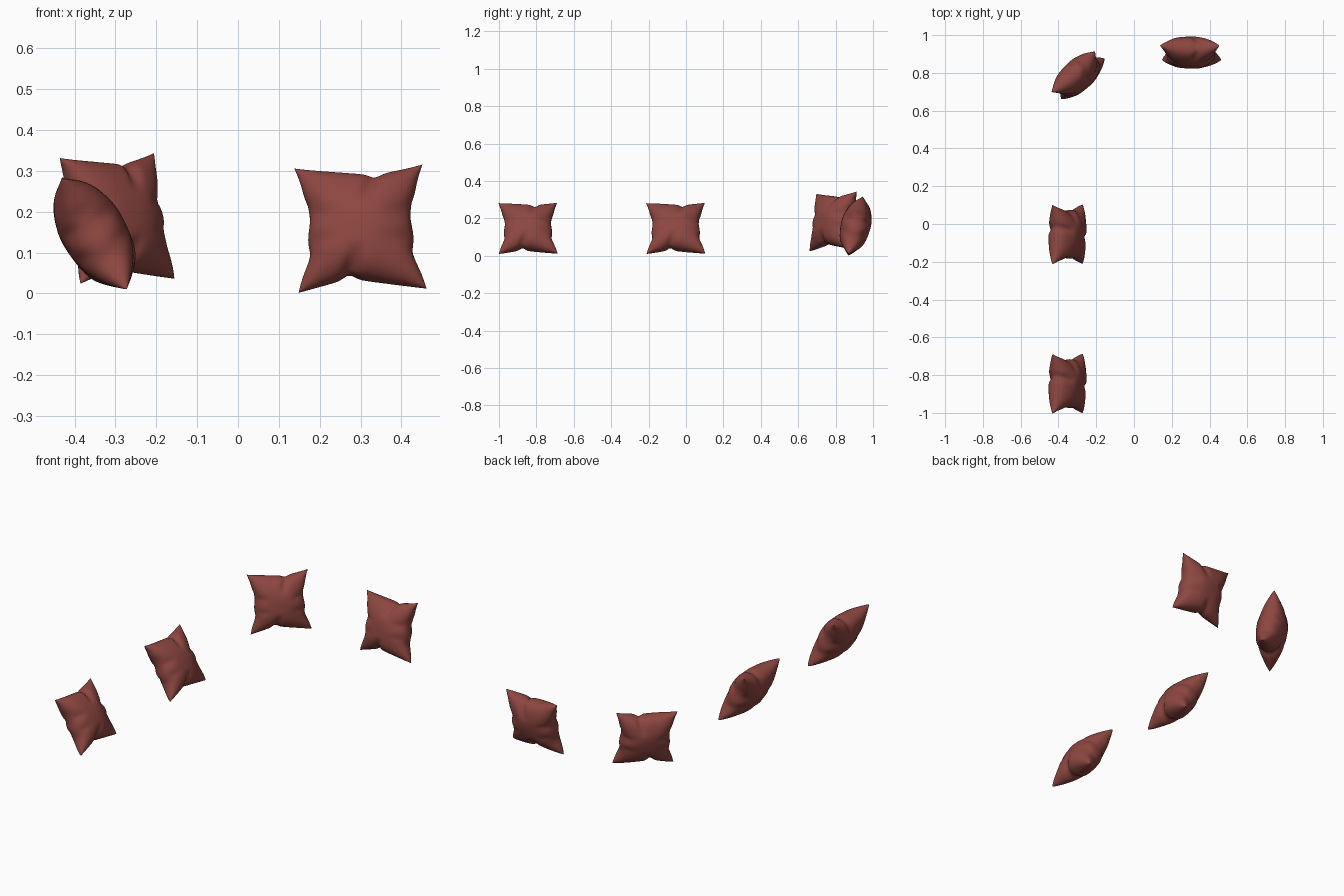
import bpy, bmesh, math
from mathutils import Vector, Matrix

if "Cube" in bpy.data.objects:
    bpy.data.objects.remove(bpy.data.objects["Cube"])

HALF = 0.157      # half width of a pillow
THICK = 0.079     # half thickness
N = 40

cloth = bpy.data.materials.new("brick red cloth")
cloth.diffuse_color = (0.27, 0.062, 0.052, 1)
cloth.use_nodes = True
cloth.node_tree.nodes["Principled BSDF"].inputs["Base Color"].default_value = cloth.diffuse_color


def gauss(x, w):
    return math.exp(-(x / w) ** 2)


def tent(t, peak):
    # 0 at both corners, 1 at the fold
    return (t + 1) / (peak + 1) if t < peak else (1 - t) / (1 - peak)


def pillow_point(u, v, side):
    # seams pulled in between the corners, with a fold at top and bottom
    pull_x = 0.031 * min(1, (1 - abs(v)) / 0.6) + 0.003 * math.sin(9 * v) * (1 - v * v)
    if v > 0:
        pull_y = 0.026 * tent(u, 0.25) ** 0.8 + 0.006 * gauss(u - 0.25, 0.12)
    else:
        pull_y = 0.034 * tent(u, -0.2) + 0.008 * gauss(u + 0.2, 0.12)
    x = u * HALF - math.copysign(u * u, u) * pull_x
    y = v * HALF - math.copysign(v * v, v) * pull_y
    # stuffed body
    z = THICK * (max(0, 1 - u * u) * max(0, 1 - v * v)) ** 0.44
    # creases running in from the seams
    fade = lambda t: min(1, max(0, (t - 0.35) / 0.5))
    crease = 0.35 * gauss(u - 0.25 + 0.25 * (1 - v), 0.1) * fade(v)
    crease += 0.35 * gauss(u + 0.2 - 0.25 * (1 + v), 0.1) * fade(-v)
    crease += 0.18 * gauss(v - 0.2, 0.1) * fade(abs(u))
    crease += 0.15 * gauss(v + 0.25, 0.1) * fade(abs(u))
    z *= 1 - crease + 0.025 * math.sin(5 * u + 3 * v) * math.cos(4 * v - 2 * u)
    return Vector((x, y, side * z))


def make_pillow_mesh():
    bm = bmesh.new()
    ticks = [math.sin(math.pi / 2 * (2 * i / N - 1)) for i in range(N + 1)]
    for side in (1, -1):
        grid = [[bm.verts.new(pillow_point(u, v, side)) for u in ticks] for v in ticks]
        for j in range(N):
            for i in range(N):
                q = [grid[j][i], grid[j][i + 1], grid[j + 1][i + 1], grid[j + 1][i]]
                bm.faces.new(q if side > 0 else q[::-1])
    bmesh.ops.remove_doubles(bm, verts=bm.verts, dist=0.00005)
    bmesh.ops.recalc_face_normals(bm, faces=bm.faces)
    for f in bm.faces:
        f.smooth = True
    me = bpy.data.meshes.new("pillow")
    bm.to_mesh(me)
    bm.free()
    me.materials.append(cloth)
    return me


mesh = make_pillow_mesh()


def place(name, centre, right, up):
    r = Vector(right).normalized()
    u = Vector(up)
    u = (u - r * u.dot(r)).normalized()
    n = r.cross(u)
    m = Matrix((r, u, n)).transposed().to_4x4()
    m.translation = centre
    ob = bpy.data.objects.new(name, mesh)
    ob.matrix_world = m
    bpy.context.collection.objects.link(ob)


# two matching pillows leaning back along the left side
for name, y in (("left_front_pillow", -0.845), ("left_middle_pillow", -0.055)):
    place(name, (-0.352, y, 0.147), (0, 1, 0.008), (-0.155, 0, 0.265))
# corner pillow, turned half way
place("corner_pillow", (-0.296, 0.787, 0.184), (0.225, 0.21, 0.012), (-0.05, 0.035, 0.30))
# back pillow facing the front
place("back_pillow", (0.30, 0.907, 0.159), (0.305, 0, 0.01), (-0.008, 0.075, 0.30))
